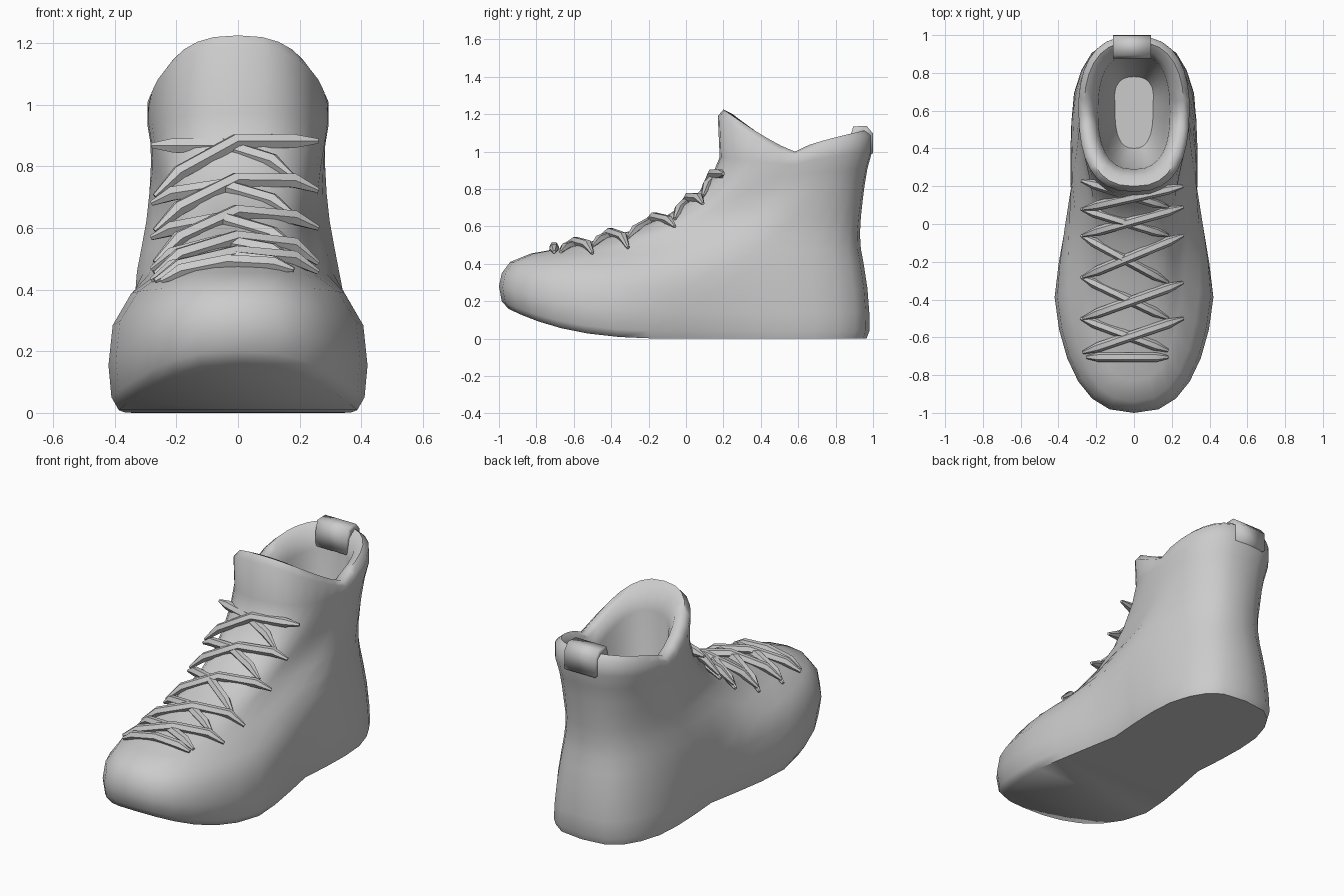
import bpy, math
from mathutils import Vector
from mathutils.bvhtree import BVHTree

if "Cube" in bpy.data.objects:
    bpy.data.objects.remove(bpy.data.objects["Cube"])

SEG = 32

grey = bpy.data.materials.new("plain_grey")
grey.use_nodes = True
grey.diffuse_color = (0.6, 0.6, 0.6, 1)
grey.node_tree.nodes["Principled BSDF"].inputs["Base Color"].default_value = grey.diffuse_color


def add_object(name, data):
    data.materials.append(grey)
    obj = bpy.data.objects.new(name, data)
    bpy.context.collection.objects.link(obj)
    bpy.ops.object.select_all(action='DESELECT')
    obj.select_set(True)
    bpy.context.view_layer.objects.active = obj
    return obj


def add_mesh(name, verts, faces):
    mesh = bpy.data.meshes.new(name)
    mesh.from_pydata(verts, [], faces)
    return add_object(name, mesh)


def smooth(degrees):
    bpy.ops.object.shade_smooth_by_angle(angle=math.radians(degrees))


def lerp(a, b, t):
    t = min(max(t, 0), 1)
    return a + (b - a) * t


def ring(front_y, front_z, side_z, back_y, back_z, ball, waist):
    """Closed outline of the shoe, starting at the toe."""
    heel = waist + lerp(.05, 0, side_z / .6)
    front_power = lerp(3, 1.2, side_z / .4)
    heel_round = lerp(3.2, 2.5, side_z / .6)
    pts = []
    for i in range(SEG):
        t = 2 * math.pi * i / SEG
        c = math.cos(t)
        u = (1 - c) / 2
        width = lerp(ball, waist, (u - .3) / .3) if u < .6 else lerp(waist, heel, (u - .6) / .25)
        if c > 0:
            end_z, power, roundness = front_z, front_power, 2.5
        else:
            end_z, power, roundness = back_z, front_power * .6, heel_round
        x = width * max(0, 1 - abs(c) ** roundness) ** (1 / roundness)
        z = side_z + (end_z - side_z) * abs(c) ** power
        pts.append(Vector((math.copysign(x, math.sin(t)), lerp(front_y, back_y, u), z)))
    return pts


def cap(base, flip):
    """Close a ring with strips running from side to side."""
    half = SEG // 2
    faces = [(0, 1, SEG - 1), (half - 1, half, half + 1)]
    faces += [(i, i + 1, SEG - i - 1, SEG - i) for i in range(1, half - 1)]
    return [tuple(base + k for k in (f[::-1] if flip else f)) for f in faces]


# Outer shell from sole to collar
shell = [ring(*r) for r in (
    (-.95, .16, 0, .965, 0, .405, .3),
    (-.985, .2, .04, .98, .04, .43, .315),
    (-1, .28, .14, .98, .14, .44, .325),
    (-.985, .35, .27, .97, .27, .425, .335),
    (-.94, .41, .38, .95, .4, .36, .335),
    (-.83, .455, .45, .935, .48, .27, .33),
    (-.58, .5, .53, .93, .56, .24, .315),
    (-.3, .575, .61, .935, .65, .23, .3),
    (-.1, .66, .7, .945, .74, .24, .29),
    (.03, .745, .79, .955, .82, .26, .285),
    (.13, .85, .87, .97, .91, .28, .285),
    (.18, .97, .93, .995, 1, .29, .295),
    (.17, 1.19, .975, .995, 1.09, .29, .295))]

# Rounded rim and hollow lining
lining = [ring(*r) for r in (
    (.2, 1.225, 1, .965, 1.115, .26, .265),
    (.25, 1.2, .985, .92, 1.08, .215, .22),
    (.29, 1.08, .9, .9, .98, .19, .19),
    (.3, .6, .6, .86, .6, .17, .17),
    (.4, .42, .42, .78, .42, .1, .1))]

rings = shell + lining
verts = [p for r in rings for p in r]
last = len(verts) - SEG
faces = cap(0, True) + cap(last, False)
for base in range(0, last, SEG):
    for i in range(SEG):
        j = (i + 1) % SEG
        faces.append((base + i, base + j, base + SEG + j, base + SEG + i))
add_mesh("shoe_body", verts, faces)
smooth(60)
surface = BVHTree.FromPolygons(verts, faces)

# Pull tab folded over the back of the collar
profile = [(.975, .99), (.975, 1.09), (.955, 1.115), (.91, 1.115), (.9, 1.07), (.9, .99)]
tab_verts = [(x, y, z) for y, z in profile for x in (-.11, .09)]
tab_faces = [(i, i + 1, i + 3, i + 2) for i in range(0, len(tab_verts) - 2, 2)]
tab = add_mesh("pull_tab", tab_verts, tab_faces)
thickness = tab.modifiers.new("thickness", 'SOLIDIFY')
thickness.thickness = .05
thickness.offset = 0
smooth(50)


def height(x, y):
    return surface.ray_cast(Vector((x, y, 2)), Vector((0, 0, -1)))[0].z


# Laces lying over the tongue, bent in the middle and tapered at the ends
def lace(name, left, right, lift):
    curve = bpy.data.curves.new(name, 'CURVE')
    curve.dimensions = '3D'
    curve.bevel_depth = .026
    curve.bevel_resolution = 1
    curve.use_fill_caps = True
    line = curve.splines.new('POLY')
    steps = (0, .15, .5, .85, 1)
    line.points.add(len(steps) - 1)
    for p, t in zip(line.points, steps):
        x, y = Vector(left).lerp(Vector(right), t)
        bridge = height(0, y) - .1 * (x / .25) ** 2
        p.co = (x, y, min(max(height(x, y), bridge), .86) + lift, 1)
        p.radius = 1 if 0 < t < 1 else .35
    add_object(name, curve)
    bpy.ops.object.convert(target='MESH')
    smooth(40)


left_y = [-.68, -.5, -.28, -.06, .08, .23]
right_y = [-.67, -.5, -.31, -.06, .09, .2]
lace("lace_bar", (-.25, -.705), (.18, -.705), .015)
for i in range(5):
    lace(f"lace_over_{i + 1}", (-.27, left_y[i]), (.26, right_y[i + 1]), .022)
    lace(f"lace_under_{i + 1}", (-.28, left_y[i + 1]), (.18, right_y[i]), .008)
